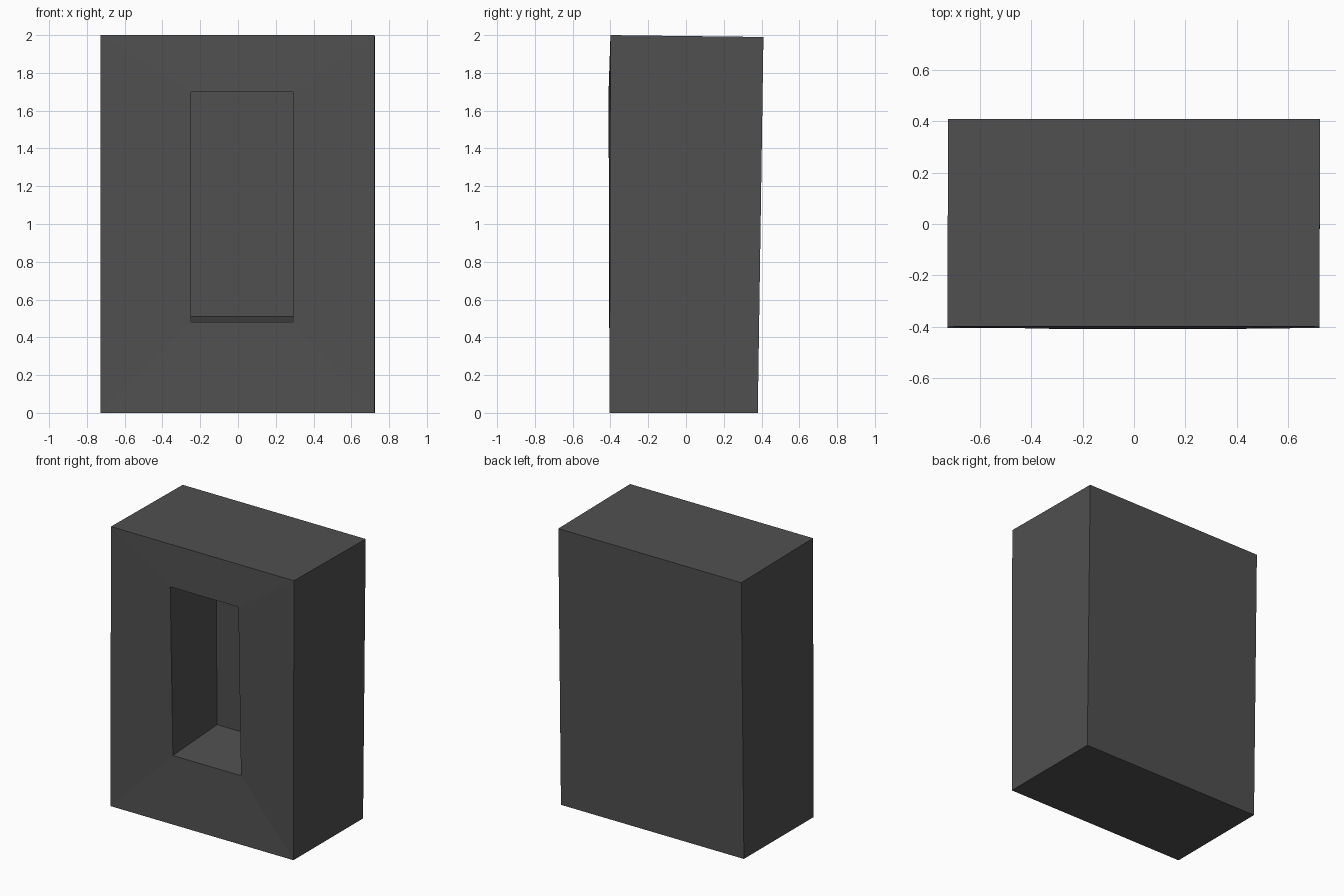
import bpy
import bmesh

default = bpy.data.objects.get("Cube")
if default:
    bpy.data.objects.remove(default, do_unlink=True)

# Dark grey for the whole block
grey = bpy.data.materials.new("dark_grey")
grey.use_nodes = True
colour = (0.08, 0.08, 0.08, 1.0)
grey.diffuse_color = colour
grey.node_tree.nodes["Principled BSDF"].inputs["Base Color"].default_value = colour


def ring(bm, left, right, bottom, top, y_bottom, y_top):
    """Rectangular loop that may lean in depth from bottom to top."""
    corners = [(left, y_bottom, bottom), (right, y_bottom, bottom),
               (right, y_top, top), (left, y_top, top)]
    return [bm.verts.new(c) for c in corners]


bm = bmesh.new()

# Loops from the back wall, round the front frame, into the recess
loops = [
    ring(bm, -0.725, 0.725, 0.0, 1.99, 0.38, 0.41),     # back edge
    ring(bm, -0.727, 0.723, 0.0, 2.0, -0.405, -0.40),   # front edge
    ring(bm, -0.25, 0.29, 0.48, 1.70, -0.38, -0.41),    # recess mouth
    ring(bm, -0.25, 0.29, 0.51, 1.70, 0.12, 0.11),      # recess end
]

# Join neighbouring loops with quads, then cap both ends
for a, b in zip(loops, loops[1:]):
    for i in range(4):
        j = (i + 1) % 4
        bm.faces.new((a[i], a[j], b[j], b[i]))
bm.faces.new(loops[0])
bm.faces.new(loops[-1])
bmesh.ops.recalc_face_normals(bm, faces=bm.faces)

mesh = bpy.data.meshes.new("recessed_block")
bm.to_mesh(mesh)
bm.free()
mesh.materials.append(grey)
block = bpy.data.objects.new("recessed_block", mesh)
bpy.context.collection.objects.link(block)
